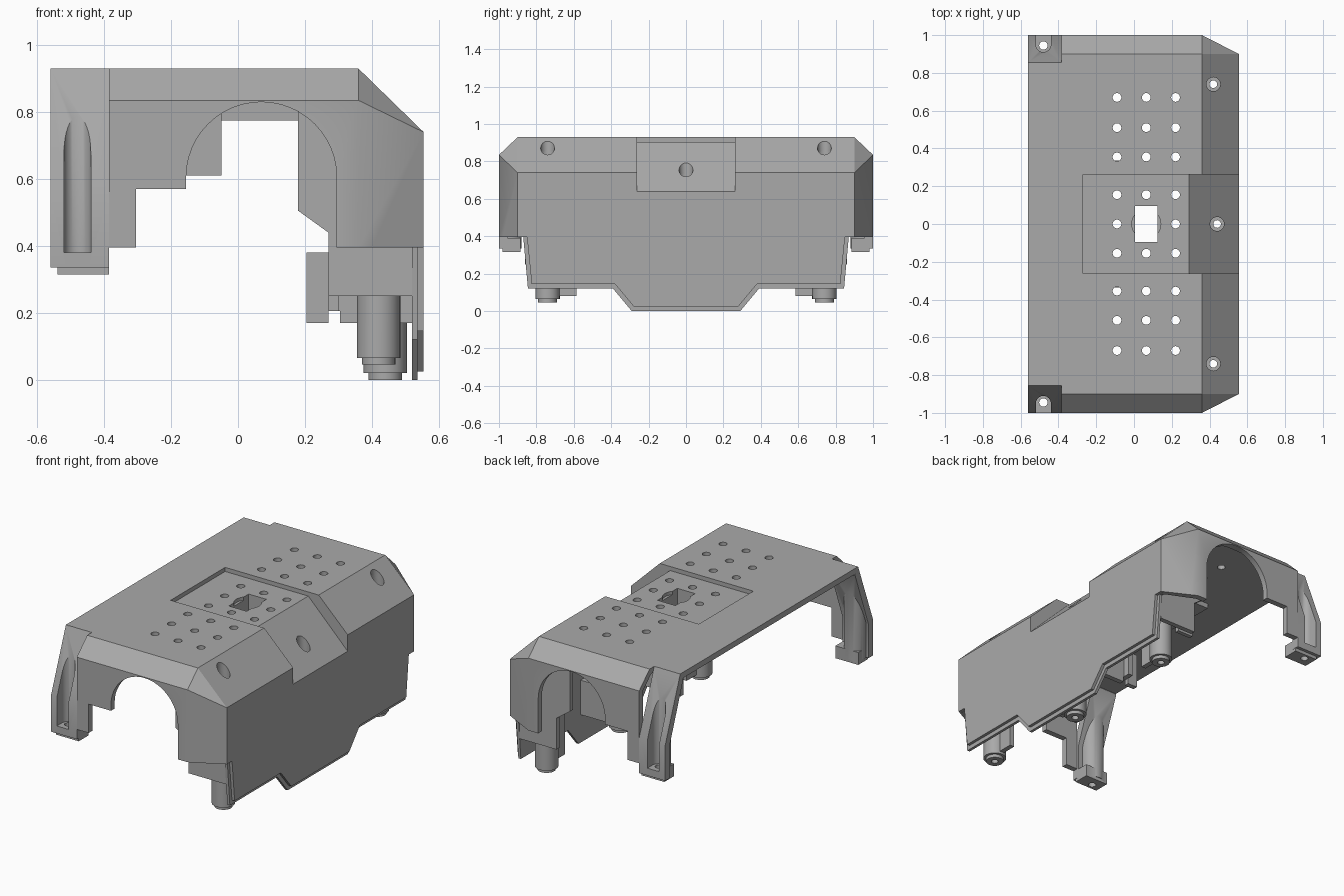
import bpy, bmesh
from math import pi, cos, sin

cube = bpy.data.objects.get("Cube")
if cube:
    bpy.data.objects.remove(cube, do_unlink=True)

grey = bpy.data.materials.new("plain_grey")
grey.use_nodes = True
grey.diffuse_color = (0.4, 0.4, 0.4, 1)
grey.node_tree.nodes["Principled BSDF"].inputs["Base Color"].default_value = (0.4, 0.4, 0.4, 1)


def finish(bm, name):
    bmesh.ops.recalc_face_normals(bm, faces=bm.faces)
    mesh = bpy.data.meshes.new(name)
    bm.to_mesh(mesh)
    bm.free()
    mesh.materials.append(grey)
    ob = bpy.data.objects.new(name, mesh)
    bpy.context.collection.objects.link(ob)
    return ob


def prism(name, pts, axis, lo, hi):
    """Extrude a 2D outline along one axis."""
    place = {"x": lambda a, b, d: (d, a, b),
             "y": lambda a, b, d: (a, d, b),
             "z": lambda a, b, d: (a, b, d)}[axis]
    bm = bmesh.new()
    rings = [[bm.verts.new(place(a, b, d)) for a, b in pts] for d in (lo, hi)]
    for ring in rings:
        bm.faces.new(ring)
    n = len(pts)
    for i in range(n):
        j = (i + 1) % n
        bm.faces.new((rings[0][i], rings[0][j], rings[1][j], rings[1][i]))
    return finish(bm, name)


def box(name, x0, x1, y0, y1, z0, z1):
    return prism(name, [(x0, y0), (x1, y0), (x1, y1), (x0, y1)], "z", z0, z1)


def arc(cx, cy, r, start, end, n):
    return [(cx + r * cos(start + (end - start) * i / n),
             cy + r * sin(start + (end - start) * i / n)) for i in range(n + 1)]


def cylinder(name, x, y, r, z0, z1):
    return prism(name, arc(x, y, r, 0, 2 * pi, 32)[:-1], "z", z0, z1)


def combine(ob, tools, operation="DIFFERENCE"):
    """Apply booleans and remove the helper objects."""
    for tool in tools:
        tool.hide_render = True
        mod = ob.modifiers.new("cut", "BOOLEAN")
        mod.operation, mod.solver, mod.object = operation, "EXACT", tool
        graph = bpy.context.evaluated_depsgraph_get()
        graph.update()
        mesh = bpy.data.meshes.new_from_object(ob.evaluated_get(graph))
        ob.modifiers.clear()
        ob.data = mesh
        bpy.data.objects.remove(tool, do_unlink=True)


def flip(pts, s):
    return [(a * s, b) for a, b in pts]


def hull(name, x0, t, bottom):
    """Faceted cover volume, inset by t."""
    k = 0.4 * t
    xm, xe, ym, ye = 0.36 - k, 0.555 - t, 0.9 - k, 1 - t
    zt, zs, zc = 0.93 - t, 0.835 - k, 0.74 - k
    bm = bmesh.new()
    for s in (1, -1):
        for x, y, z in ((x0, ym, zt), (xm, ym, zt), (x0, ye, zs), (xm, ye, zs), (xe, ym, zc),
                        (x0, ye, bottom), (xm, ye, bottom), (xe, ym, bottom)):
            bm.verts.new((x, y * s, z))
    bmesh.ops.convex_hull(bm, input=bm.verts)
    bmesh.ops.dissolve_limit(bm, angle_limit=0.01, verts=bm.verts, edges=bm.edges)
    return finish(bm, name)


# Cover shell with a thickened pad under the pocket
cover = hull("cover", -0.56, 0, 0)
combine(cover, [hull("hollow", -0.8, 0.035, -0.2)])
pad = prism("pad", [(-0.3, 0.92), (-0.3, 0.865), (0.275, 0.865), (0.51, 0.63), (0.51, 0.58),
                    (0.54, 0.58), (0.54, 0.735), (0.355, 0.92)], "y", -0.3, 0.3)
combine(cover, [pad], "UNION")
pocket = prism("pocket", [(-0.27, 1.2), (-0.27, 0.905), (0.29, 0.905), (0.7, 0.495), (0.7, 1.2)],
               "y", -0.262, 0.262)
combine(cover, [pocket])

# Wheel arches, stepped ends and lipped lower edge
arch = ([(-0.7, -0.2), (-0.7, 0.395), (-0.305, 0.395), (-0.305, 0.57), (-0.155, 0.57)]
        + arc(0.07, 0.605, 0.225, pi, 0, 24) + [(0.295, 0.395), (0.7, 0.395), (0.7, -0.2)])
skirt = [(0, -0.2), (0.315, -0.2), (0.315, 0.0), (0.29, 0.0), (0.39, 0.12), (0.845, 0.12),
         (0.87, 0.395), (1.1, 0.395), (1.1, -0.2)][2:] + [(0.29, -0.2)]
skirt = skirt[1:]
lip = [(0, 0.025), (0.28, 0.025), (0.38, 0.145), (0.825, 0.145), (0.85, 0.396), (1.1, 0.396),
       (1.1, -0.2), (0, -0.2)]
for s in (1, -1):
    combine(cover, [
        prism("arch_cut", arch, "y", 0.88 * s, 1.2 * s),
        prism("skirt_cut", flip(skirt, s), "x", 0.4, 0.7),
        prism("lip_cut", flip(lip, s), "x", 0.537, 0.7),
        box("leg_space", -0.7, -0.385, *sorted((0.855 * s, 1.2 * s)), -0.2, 1.2)])

# Vent holes and centre opening
opening = (0.005, 0.125, -0.095, 0.095)
vents = [cylinder("vent", x, y * s, 0.023, 0.8, 1.2)
         for x in (-0.09, 0.065, 0.22) for y in (0.67, 0.51, 0.355, 0.155) for s in (1, -1)]
vents += [cylinder("vent", x, 0, 0.023, 0.8, 1.2) for x in (-0.09, 0.22)]
combine(cover, vents + [cylinder("button_seat", 0.065, 0, 0.077, 0.885, 1.2),
                        box("opening", *opening, 0.5, 1.2)])

# Rectangular sleeve under the opening
sleeve = box("opening_sleeve", -0.05, 0.18, -0.13, 0.13, 0.775, 0.87)
combine(sleeve, [box("opening", *opening, 0.5, 1.2)])

# Screw posts with counterbored holes
parts = [cover, sleeve]
for name, x, y, low, limit in (("front_post", 0.42, -0.74, 0.045, 1.27),
                               ("centre_post", 0.44, 0, 0.0, 1.17),
                               ("back_post", 0.42, 0.74, 0.045, 1.27)):
    post = cylinder(name, x, y, 0.065, low + 0.02, 1)
    combine(post, [cylinder("tip", x, y, 0.05, low, low + 0.1)], "UNION")
    slope = [(0.2, limit - 0.2), (0.8, limit - 0.8), (0.8, 1.5), (0.2, 1.5)]
    combine(post, [prism("slope", slope, "y", y - 0.1, y + 0.1),
                   cylinder("bore", x, y, 0.037, 0.45, 1.3),
                   cylinder("screw", x, y, 0.02, -0.2, 1.3)])
    combine(cover, [cylinder("bore", x, y, 0.037, 0.45, 1.3)])
    parts.append(post)

# Corner legs with a screw channel
slope = [(0.855, 0.93), (1, 0.55), (1, 0.2), (1.3, 0.2), (1.3, 1.2), (0.855, 1.2)]
plate = [(0.855, 0.929), (1.1, 0.929), (1.1, 0.335), (0.955, 0.335), (0.955, 0.54), (0.825, 0.89)]
web = [(0.875, 0.335), (0.98, 0.335), (0.98, 0.5), (0.86, 0.85)]
for s, side in ((-1, "front"), (1, "back")):
    leg = prism(side + "_leg", flip(plate, s), "x", -0.56, -0.385)
    bulge = cylinder("bulge", -0.48, 0.945 * s, 0.065, 0.335, 0.86)
    combine(leg, [bulge, box("foot", -0.54, -0.386, *sorted((0.885 * s, 0.98 * s)), 0.315, 0.39)],
            "UNION")
    channel = arc(-0.48, 0.95, 0.04, pi, 2 * pi, 16) + [(-0.44, 1.2), (-0.52, 1.2)]
    combine(leg, [prism("slope", flip(slope, s), "x", -0.7, -0.3),
                  prism("channel", [(x, y * s) for x, y in channel], "z", 0.38, 1.2),
                  cylinder("screw", -0.48, 0.945 * s, 0.022, 0.2, 0.5)])
    parts.append(leg)

    # Inner ribs and brackets
    rib = [(0.18, 0.9), (0.18, 0.505), (0.27, 0.44), (0.27, 0.25), (0.52, 0.25), (0.52, 0.74),
           (0.36, 0.9)]
    clip = [(0.205, 0.38), (0.205, 0.17), (0.27, 0.17), (0.27, 0.205), (0.305, 0.205),
            (0.305, 0.17), (0.355, 0.17), (0.525, 0.17), (0.525, 0.38)]
    parts += [
        prism(side + "_inner_rib", rib, "y", 0.83 * s, 0.86 * s),
        prism(side + "_clip_bracket", clip, "y", 0.24 * s, 0.27 * s),
        box(side + "_clip_cross", 0.27, 0.3, *sorted((0.2 * s, 0.31 * s)), 0.205, 0.38),
        box(side + "_post_web", 0.405, 0.435, *sorted((0.585 * s, 0.69 * s)), 0.08, 0.84),
        box(side + "_roof_tab", -0.155, -0.05, *sorted((0.31 * s, 0.335 * s)), 0.61, 0.91)]

# Soft shading on the round parts, crisp edges elsewhere
bpy.ops.object.select_all(action="DESELECT")
for ob in parts:
    ob.select_set(True)
bpy.context.view_layer.objects.active = cover
bpy.ops.object.shade_smooth_by_angle(angle=0.5)
